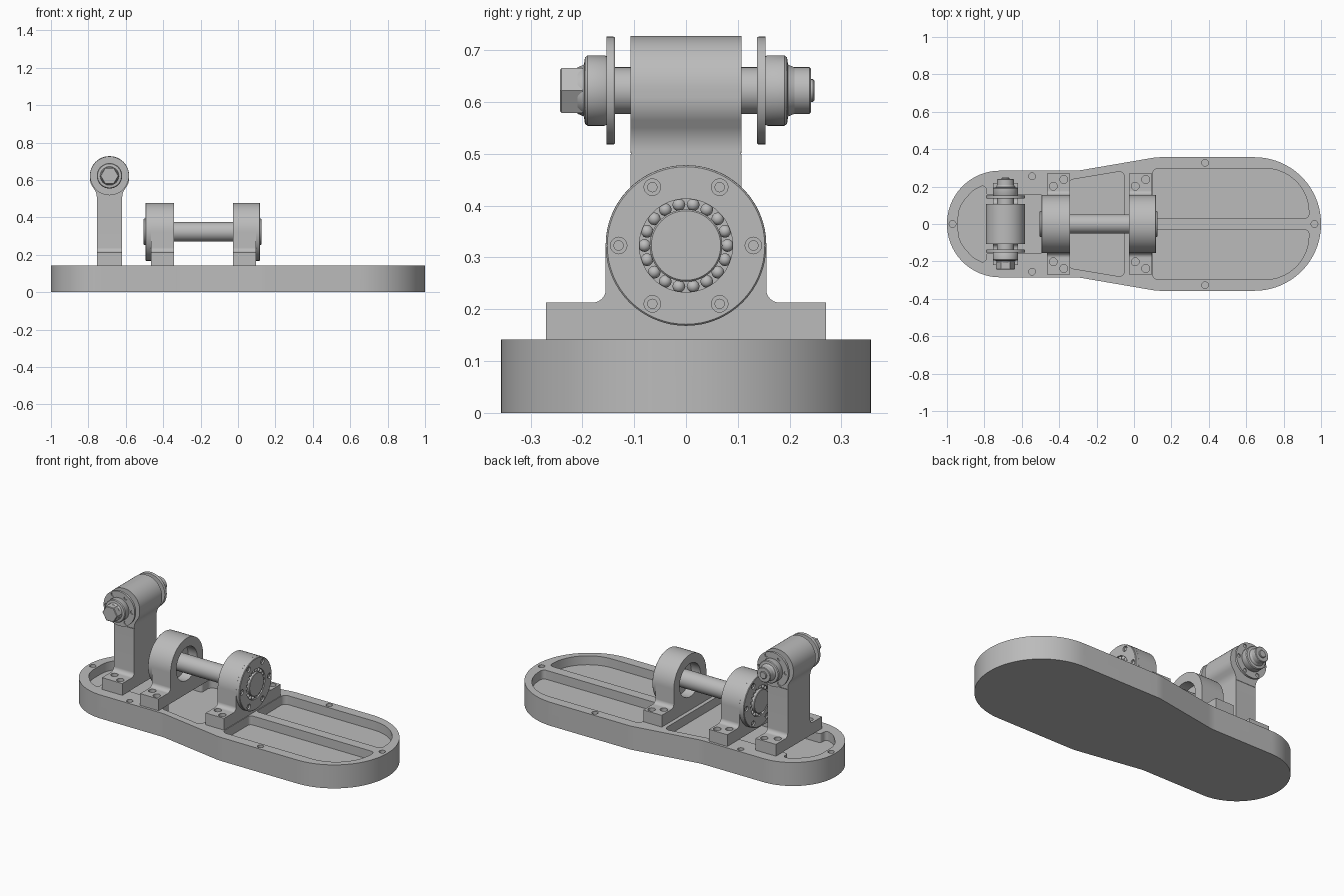
import bpy, bmesh, math
from mathutils import Vector

old = bpy.data.objects.get("Cube")
if old:
    bpy.data.objects.remove(old, do_unlink=True)

metal = bpy.data.materials.new("grey metal")
metal.use_nodes = True
GREY = (0.5, 0.5, 0.5, 1)
metal.diffuse_color = GREY
metal.node_tree.nodes["Principled BSDF"].inputs["Base Color"].default_value = GREY


# ---- helpers ----
def place(axis, u, v, w):
    """Map profile coordinates u, v and distance w along the axis to a point."""
    return {"x": (w, u, v), "y": (u, w, v), "z": (u, v, w)}[axis]


def finish(bm, name):
    bmesh.ops.recalc_face_normals(bm, faces=bm.faces)
    mesh = bpy.data.meshes.new(name)
    bm.to_mesh(mesh)
    bm.free()
    mesh.materials.append(metal)
    obj = bpy.data.objects.new(name, mesh)
    bpy.context.collection.objects.link(obj)
    return obj


def rounded(corners, steps=16):
    """Outline from (u, v, radius) corners, each replaced by an arc."""
    out = []
    for i, (u, v, r) in enumerate(corners):
        p = Vector((u, v))
        if r == 0:
            out.append(p)
            continue
        a = (Vector(corners[i - 1][:2]) - p).normalized()
        b = (Vector(corners[(i + 1) % len(corners)][:2]) - p).normalized()
        ang = a.angle(b)
        c = p + (a + b).normalized() * r / math.sin(ang / 2)
        s, e = p + a * r / math.tan(ang / 2) - c, p + b * r / math.tan(ang / 2) - c
        phi = math.pi - ang
        for k in range(steps + 1):
            t = k / steps
            out.append(c + (s * math.sin((1 - t) * phi) + e * math.sin(t * phi)) / math.sin(phi))
    return out


def mirrored(half, flip_u):
    """Close a half outline by mirroring it across u or v."""
    return half + [(-u, v, r) if flip_u else (u, -v, r) for u, v, r in reversed(half)]


def prism(name, axis, outline, w0, w1, chamfer=0):
    bm = bmesh.new()
    lo = [bm.verts.new(place(axis, p[0], p[1], w0)) for p in outline]
    hi = [bm.verts.new(place(axis, p[0], p[1], w1)) for p in outline]
    caps = [bm.faces.new(lo), bm.faces.new(hi)]
    for i in range(len(lo)):
        bm.faces.new((lo[i - 1], lo[i], hi[i], hi[i - 1]))
    if chamfer:
        edges = [e for f in caps for e in f.edges]
        bmesh.ops.bevel(bm, geom=edges, offset=chamfer, segments=1, affect="EDGES")
    return finish(bm, name)


def add_lathe(bm, axis, centre, profile, n=48, ring=False):
    """Spin (w, radius) points around an axis through centre."""
    loops = []
    for w, r in profile:
        loops.append([bm.verts.new(place(axis, centre[0] + r * math.cos(2 * math.pi * i / n),
                                         centre[1] + r * math.sin(2 * math.pi * i / n), w))
                      for i in range(n)])
    pairs = list(zip(loops, loops[1:]))
    if ring:
        pairs.append((loops[-1], loops[0]))
    else:
        bm.faces.new(loops[0])
        bm.faces.new(loops[-1])
    for a, b in pairs:
        for i in range(n):
            bm.faces.new((a[i - 1], a[i], b[i], b[i - 1]))


def lathe(name, axis, centre, profile, n=48, ring=False):
    bm = bmesh.new()
    add_lathe(bm, axis, centre, profile, n, ring)
    return finish(bm, name)


def cut(obj, cutter):
    """Subtract the cutter, then discard it."""
    cutter.hide_render = True
    mod = obj.modifiers.new("cut", "BOOLEAN")
    mod.operation, mod.solver, mod.object = "DIFFERENCE", "EXACT", cutter
    deps = bpy.context.evaluated_depsgraph_get()
    mesh = bpy.data.meshes.new_from_object(obj.evaluated_get(deps))
    obj.modifiers.clear()
    obj.data = mesh
    bpy.data.objects.remove(cutter, do_unlink=True)


def drill(obj, axis, centres, r, w0, w1):
    bm = bmesh.new()
    for c in centres:
        add_lathe(bm, axis, c, [(w0, r), (w1, r)], 20)
    cut(obj, finish(bm, "drill"))


def bolt_circle(centre, r, n=6):
    return [(centre[0] + r * math.cos(2 * math.pi * i / n),
             centre[1] + r * math.sin(2 * math.pi * i / n)) for i in range(n)]


# ---- base: two stacked plates with a lightened top ----
TOP = 0.142
outline = rounded(mirrored([(1, -0.357, 0.356), (0.12, -0.357, 0.3),
                            (-0.3, -0.285, 0.3), (-1, -0.285, 0.284)], False), 24)
prism("lower_plate", "z", outline, 0, 0.0715, 0.003)
plate = prism("upper_plate", "z", outline, 0.0715, TOP, 0.003)

FLOOR = 0.088
for side in (1, -1):
    pocket = rounded([(0.1, 0.03 * side, 0.02), (0.935, 0.03 * side, 0.025),
                      (0.935, 0.297 * side, 0.235), (0.1, 0.297 * side, 0.03)])
    cut(plate, prism("pocket", "z", pocket, FLOOR, 0.2))
pocket = rounded(mirrored([(-0.94, 0.09, 0.15), (-0.86, 0.18, 0.1), (-0.79, 0.215, 0.02),
                           (-0.79, 0.155, 0.015), (-0.35, 0.155, 0.015),
                           (-0.35, 0.235, 0.03), (-0.05, 0.285, 0.03)], False), 8)
cut(plate, prism("pocket", "z", pocket, FLOOR, 0.2))
drill(plate, "z", [(-0.97, 0), (0.965, 0), (-0.545, 0.255), (-0.545, -0.255),
                   (0.38, 0.327), (0.38, -0.327)], 0.018, 0.11, 0.2)

# ---- two bearing blocks with caps, balls and a common shaft ----
AXLE = (0, 0.323)
block_outline = rounded(mirrored([(0.27, TOP, 0), (0.27, 0.213, 0),
                                  (0.155, 0.213, 0.025), (0.155, 0.478, 0.154)], True), 24)
for label, inner, outer, cap_end, shaft_end in (("rear", -0.342, -0.465, -0.495, -0.505),
                                                ("middle", -0.027, 0.096, 0.118, 0.125)):
    s = 1 if outer > inner else -1
    block = prism(label + "_bearing_block", "x", block_outline, inner, outer)
    cut(block, lathe("bore", "x", AXLE, [(inner - s * 0.05, 0.1), (outer + s * 0.05, 0.1)]))
    mid = (inner + outer) / 2
    drill(block, "z", [(mid + dx, y * k) for k in (1, -1)
                       for dx, y in ((-0.028, 0.202), (0.028, 0.238))], 0.021, 0.185, 0.25)
    cap = lathe(label + "_bearing_cap", "x", AXLE,
                [(outer, 0.09), (outer, 0.155), (cap_end - s * 0.003, 0.155),
                 (cap_end, 0.152), (cap_end, 0.09)], 64, True)
    drill(cap, "x", bolt_circle(AXLE, 0.13), 0.016, cap_end - s * 0.01, cap_end + s * 0.02)
    bm = bmesh.new()
    for c in bolt_circle(AXLE, 0.13):
        add_lathe(bm, "x", c, [(outer, 0.01), (cap_end - s * 0.005, 0.01)], 16)
    finish(bm, label + "_cap_bolts")
    lathe(label + "_bearing_race", "x", AXLE,
          [(mid, 0.05), (mid, 0.1), (outer - s * 0.005, 0.1), (outer - s * 0.005, 0.05)], 48, True)
    lathe(label + "_shaft_end", "x", AXLE,
          [(mid, 0.07), (shaft_end - s * 0.003, 0.07), (shaft_end, 0.067)])
    bm = bmesh.new()
    for u, v in bolt_circle(AXLE, 0.08, 18):
        ball = bmesh.ops.create_icosphere(bm, subdivisions=2, radius=0.0125)
        bmesh.ops.translate(bm, verts=ball["verts"], vec=(cap_end - s * 0.013, u, v))
    finish(bm, label + "_bearing_balls")
lathe("main_shaft", "x", AXLE, [(-0.42, 0.052), (0.05, 0.052)])

# ---- pillar with bolted foot and rounded head ----
PX, PZ = -0.687, 0.622
column = prism("pillar", "x", rounded(mirrored([(0.22, TOP, 0), (0.22, 0.213, 0),
               (0.107, 0.213, 0.025), (0.107, 0.5, 0)], True)), PX - 0.068, PX + 0.068)
drill(column, "z", [(PX + dx, y * k) for k in (1, -1)
                    for dx, y in ((-0.032, 0.152), (0.032, 0.188))], 0.021, 0.185, 0.25)
head = rounded(mirrored([(0.068, 0.5, 0), (0.068, 0.53, 0.08),
                         (0.105, 0.585, 0.08), (0.105, 0.727, 0.104)], True), 20)
prism("pillar_head", "y", [(u + PX, v) for u, v in head], -0.107, 0.107, 0.002)

# ---- cross shaft through the head with flanges, collars and nuts ----
PIN = (PX, PZ)
lathe("cross_shaft", "y", PIN, [(-0.2, 0.045), (0.2, 0.045)])
for label, s in (("front", -1), ("back", 1)):
    flange = lathe(label + "_flange", "y", PIN,
                   [(s * 0.137, 0.102), (s * 0.14, 0.104), (s * 0.153, 0.104)])
    drill(flange, "y", bolt_circle(PIN, 0.086), 0.011, s * 0.147, s * 0.17)
    lathe(label + "_collar", "y", PIN,
          [(s * 0.15, 0.064), (s * 0.157, 0.068), (s * 0.19, 0.068), (s * 0.195, 0.064),
           (s * 0.197, 0.05), (s * 0.209, 0.045)])
lathe("front_hex_nut", "y", PIN, [(-0.2, 0.05), (-0.24, 0.05), (-0.243, 0.046)], 6)
lathe("back_nut", "y", PIN, [(0.2, 0.045), (0.238, 0.045), (0.241, 0.042)])
lathe("back_stud", "y", PIN, [(0.23, 0.022), (0.245, 0.022), (0.248, 0.019)], 24)

# ---- smooth curved faces, keep hard edges ----
bpy.ops.object.select_all(action="DESELECT")
for obj in bpy.context.collection.objects:
    if obj.type == "MESH" and metal.name in obj.data.materials:
        obj.select_set(True)
        bpy.context.view_layer.objects.active = obj
bpy.ops.object.shade_smooth_by_angle(angle=math.radians(30))
